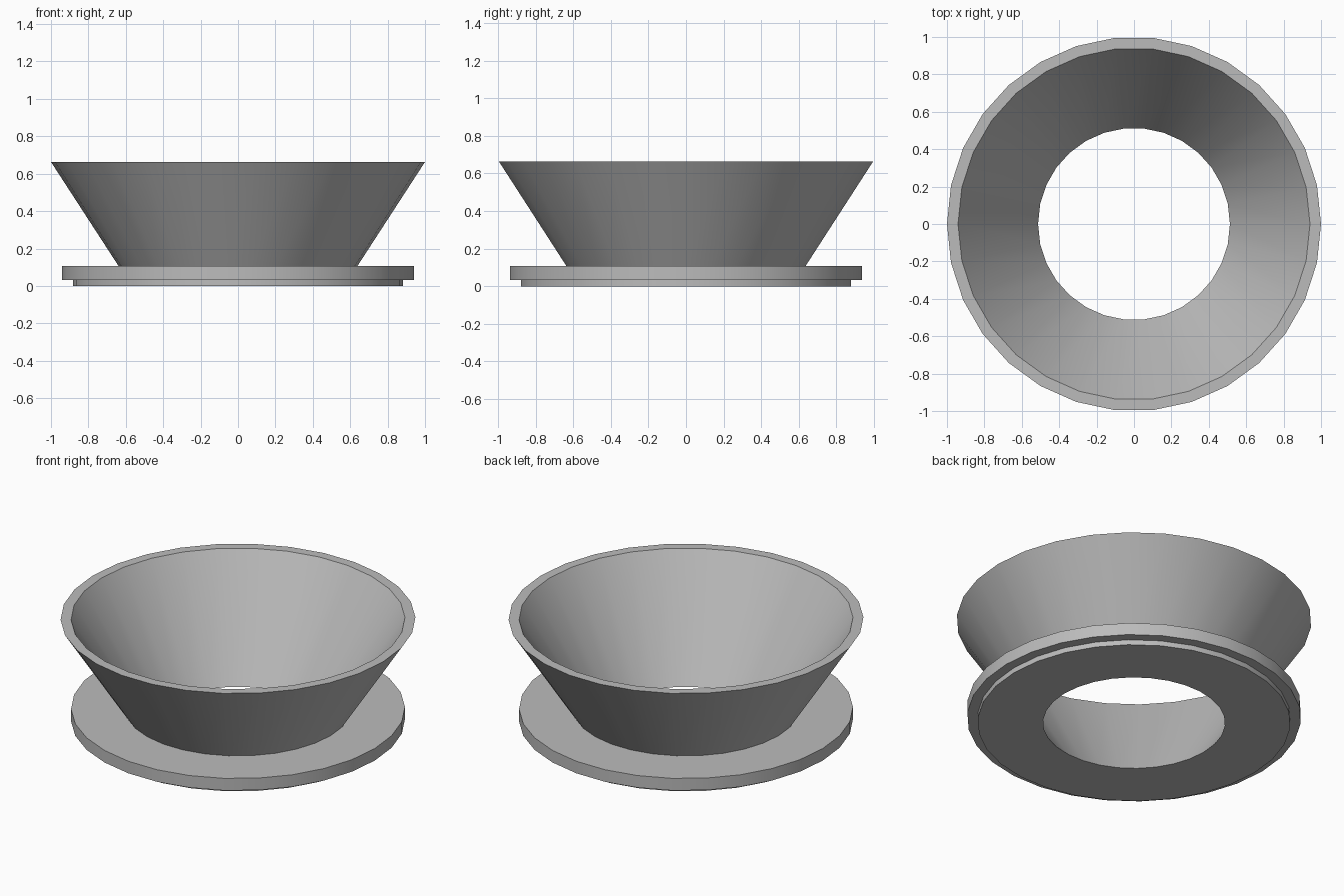
import bpy
import bmesh
import math
from mathutils import Vector

SIDES = 30

cube = bpy.data.objects.get("Cube")
if cube:
    bpy.data.objects.remove(cube, do_unlink=True)

# Single grey finish
grey = bpy.data.materials.new("plain_grey")
grey.use_nodes = True
colour = (0.5, 0.5, 0.5, 1)
grey.diffuse_color = colour
grey.node_tree.nodes["Principled BSDF"].inputs["Base Color"].default_value = colour


def lathe(name, profile):
    """Revolve a closed (radius, height) profile around z."""
    bm = bmesh.new()
    rings = []
    for i in range(SIDES):
        a = math.tau * i / SIDES
        rings.append([bm.verts.new(Vector((r * math.cos(a), r * math.sin(a), z)))
                      for r, z in profile])
    n = len(profile)
    for i, ring in enumerate(rings):
        following = rings[(i + 1) % SIDES]
        for j in range(n):
            k = (j + 1) % n
            bm.faces.new((ring[j], following[j], following[k], ring[k]))
    bmesh.ops.recalc_face_normals(bm, faces=bm.faces)
    mesh = bpy.data.meshes.new(name)
    bm.to_mesh(mesh)
    bm.free()
    mesh.materials.append(grey)
    obj = bpy.data.objects.new(name, mesh)
    bpy.context.collection.objects.link(obj)
    bpy.ops.object.select_all(action="DESELECT")
    obj.select_set(True)
    bpy.context.view_layer.objects.active = obj
    bpy.ops.object.shade_smooth_by_angle(angle=math.radians(30))
    return obj


# Flared funnel with a stepped base flange and a tapered bore
lathe("flanged_funnel", [
    (0.513, 0), (0.882, 0),            # underside
    (0.882, 0.032), (0.941, 0.032),    # step under the flange
    (0.941, 0.107), (0.639, 0.107),    # flange rim and top
    (1.0, 0.663), (0.941, 0.663),      # outer cone and lip
])
